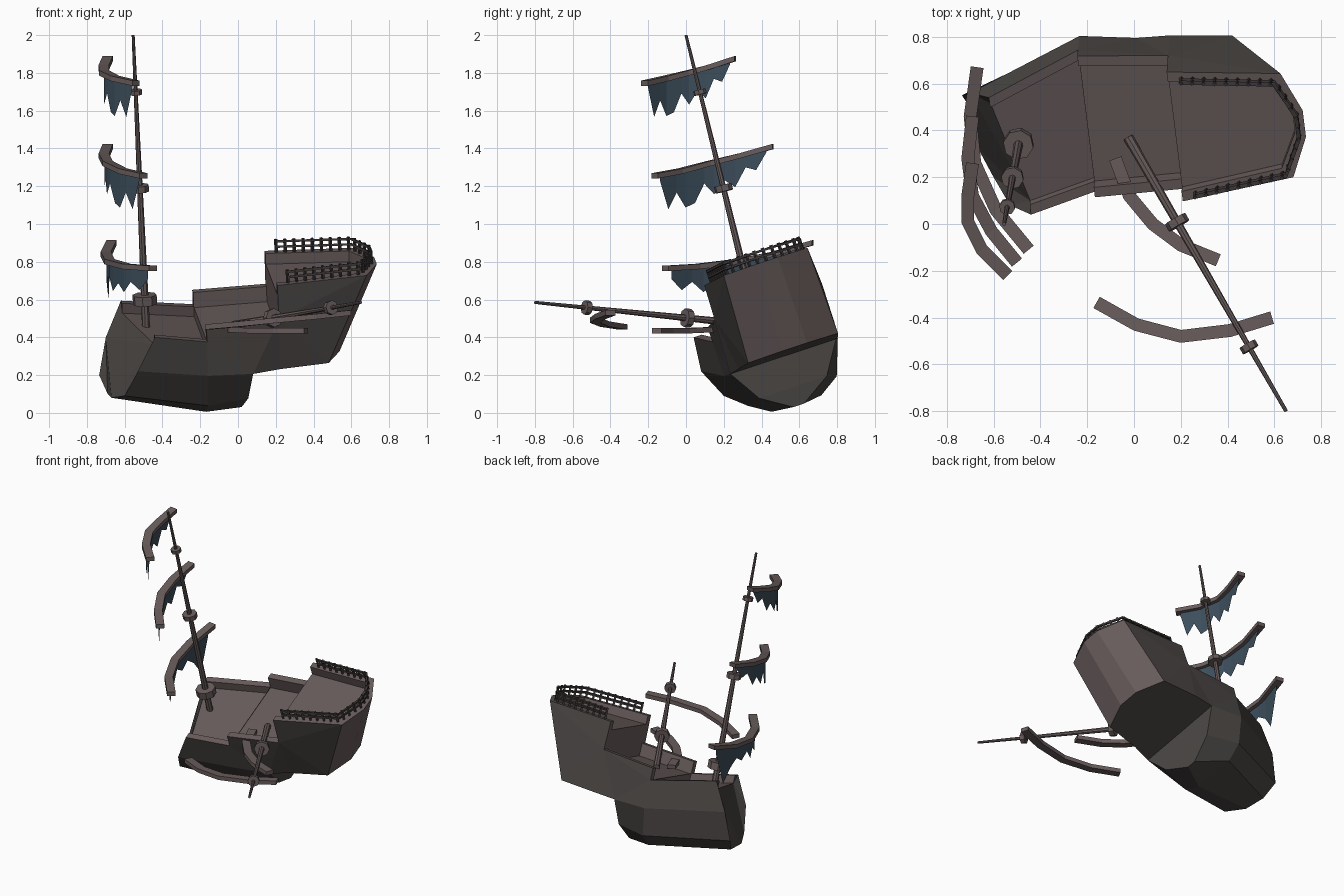
import bpy, bmesh
from mathutils import Vector

cube = bpy.data.objects.get("Cube")
if cube:
    bpy.data.objects.remove(cube)


def material(name, colour):
    m = bpy.data.materials.new(name)
    m.use_nodes = True
    m.diffuse_color = (*colour, 1)
    m.node_tree.nodes["Principled BSDF"].inputs["Base Color"].default_value = (*colour, 1)
    return m


WOOD = material("weathered wood", (.14, .108, .106))
DARK = material("dark hull", (.07, .063, .059))
CLOTH = material("blue grey cloth", (.045, .075, .105))
IRON = material("railing brown", (.045, .037, .036))

# Tilted ship frame: length, width and up directions
ORIGIN = Vector((0, .49, .405))
LENGTH = Vector((.99, .1, .072)).normalized()
UP = Vector((-.04, -.318, .945)).normalized()
WIDTH = UP.cross(LENGTH).normalized()
UP = LENGTH.cross(WIDTH)


def ship(l, w, u):
    return ORIGIN + LENGTH * l + WIDTH * w + UP * u


def build(name, groups):
    """groups: list of (material, polygons); touching corners are welded."""
    me = bpy.data.meshes.new(name)
    bm = bmesh.new()
    for i, (mat, polys) in enumerate(groups):
        me.materials.append(mat)
        for poly in polys:
            bm.faces.new([bm.verts.new(p) for p in poly]).material_index = i
    bmesh.ops.remove_doubles(bm, verts=bm.verts, dist=.0005)
    bmesh.ops.triangulate(bm, faces=[f for f in bm.faces if len(f.verts) > 4])
    bmesh.ops.recalc_face_normals(bm, faces=bm.faces)
    bm.to_mesh(me)
    bm.free()
    ob = bpy.data.objects.new(name, me)
    bpy.context.scene.collection.objects.link(ob)


def strip(a, b):
    return [[a[i], a[i + 1], b[i + 1], b[i]] for i in range(len(a) - 1)]


def loft(rings):
    polys = [rings[0], rings[-1]]
    for a, b in zip(rings, rings[1:]):
        polys += strip(a + a[:1], b + b[:1])
    return polys


def beam(path, width, height):
    rings = []
    for i, p in enumerate(path):
        t = path[min(i + 1, len(path) - 1)] - path[max(i - 1, 0)]
        s = t.cross(Vector((0, 0, 1))).normalized() * width / 2
        h = Vector((0, 0, height / 2))
        rings.append([p - s - h, p + s - h, p + s + h, p - s + h])
    return loft(rings)


def rod(p, q, r0, r1, sides=8):
    rot = (q - p).to_track_quat('Z', 'Y').to_matrix()
    rings = []
    for c, r in ((p, r0), (q, r1)):
        ring = bmesh.new()
        bmesh.ops.create_circle(ring, segments=sides, radius=r)
        rings.append([c + rot @ v.co for v in ring.verts])
        ring.free()
    return loft(rings)


def resample(path, n):
    lengths = [(b - a).length for a, b in zip(path, path[1:])]
    out = []
    for k in range(n):
        d, i = sum(lengths) * k / (n - 1), 0
        while i < len(lengths) - 1 and d > lengths[i]:
            d -= lengths[i]
            i += 1
        out.append(path[i].lerp(path[i + 1], min(d / lengths[i], 1)))
    return out


def vecs(*pts):
    return [Vector(p) for p in pts]


def both(half, shift=0):
    """Far half of a section, then its mirrored near half, shifted sideways."""
    return ([ship(l, shift + w, u) for l, w, u in half]
            + [ship(l, shift - w, u) for l, w, u in reversed(half)])


# Hull cross-sections, from far rail round the keel to near rail
bow = vecs((-.62, .54, .594), (-.70, .56, .40), (-.735, .55, .2), (-.69, .48, .1),
           (-.67, .33, .08), (-.60, .2, .09), (-.53, .08, .22), (-.44, .04, .40))
waist = both([(-.2, .32, .09), (-.2, .32, -.1), (-.2, .25, -.29), (-.2, .14, -.36)])
transom = both([(.04, .297, -.11), (.02, .19, -.28), (0, .03, -.38)], -.015)

# Stern outlines, top and bottom
STEP = .187
stern_top = both([(STEP, .293, .373), (.67, .235, .373), (.745, .06, .373)], -.018)
stern_low = both([(STEP, .28, -.105), (.45, .252, -.1), (.53, .07, -.1)])
mid_front = both([(-.2, .32, .17)])
mid_back = both([(STEP, .302, .185)], -.015)

side_faces, wood_faces = [], []


def inset(pts, amount=.045):
    """Move points inwards across the ship, and forwards at the stern."""
    out = []
    for p in pts:
        l, w = (p - ORIGIN).dot(LENGTH), (p - ORIGIN).dot(WIDTH)
        q = p - WIDTH * max(-amount, min(amount, w * .3))
        out.append(q - LENGTH * amount if l > .6 else q)
    return out


def tier(outer, sides, depth):
    """Rims, inner walls and sunken deck; returns the inner and deck points."""
    inner = inset(outer)
    low = [p - UP * depth for p in inner]
    for a, b in sides:
        wood_faces.extend(strip(outer[a:b], inner[a:b]) + strip(inner[a:b], low[a:b]))
    wood_faces.append(low)
    return inner, low


def profile(outer, inner, low, i, j):
    return [outer[i], inner[i], low[i], low[j], inner[j], outer[j]]


t1 = [bow[0], waist[0], waist[-1], bow[-1]]
t2 = [mid_front[0], mid_back[0], mid_back[1], mid_front[1]]
d1 = tier(t1, [(0, 2), (2, 4)], .055)
d2 = tier(t2, [(0, 2), (2, 4)], .085)
d3 = tier(stern_top, [(0, len(stern_top))], .06)

# Step walls between the decks
wood_faces.append(profile(t2, *d2, 0, 3) + profile(t1, *d1, 1, 2)[::-1])
wood_faces.append(profile(stern_top, *d3, 0, -1) + profile(t2, *d2, 1, 2)[::-1])

# Broken bow end, lower hull, slanted transom and underside
side_faces.append(profile(t1, *d1, 0, 3) + bow[-2:0:-1])
side_faces += strip(bow, waist) + strip(waist[1:-1], transom)
side_faces.append(transom)
side_faces.append([transom[0]] + stern_low + [transom[-1]])

# Outer sides and stern
for k, m in ((0, 0), (1, -1)):
    side_faces.append([mid_front[k], mid_back[k], stern_low[m], transom[m],
                       waist[1 if k == 0 else -2], waist[m]])
aft = strip(stern_top, stern_low)
aft[0].append(mid_back[0])
aft[-1].insert(2, mid_back[1])
side_faces += [aft[0], aft[-1]]
wood_faces += aft[1:-1]
build("hull", [(DARK, side_faces), (WOOD, wood_faces)])

# Stern railing
line = [a.lerp(b, .6) for a, b in zip(stern_top, d3[0])]
for end, nxt in ((0, 1), (-1, -2)):
    line[end] = line[end].lerp(line[nxt], .13)
rail = []
for h in (.03, .06):
    rail += beam([p + UP * h for p in line], .018, .012)
for p in resample(line, 27):
    rail += rod(p - UP * .005, p + UP * .072, .009, .009, 4)
build("stern_railing", [(IRON, rail)])


def mast(name, foot, tip, collars):
    """Tapered pole with eight-sided collars given as (position, radius, thickness)."""
    build(name, [(WOOD, rod(foot, tip, .022, .008))])
    axis = (tip - foot).normalized()
    for i, (t, r, h) in enumerate(collars):
        c = foot.lerp(tip, t)
        build(f"{name}_collar_{i + 1}",
              [(WOOD, rod(c - axis * h / 2, c + axis * h / 2, r, r))])


mast("standing_mast", *vecs((-.485, .39, .41), (-.555, 0, 2)),
     [(.12, .065, .05), (.49, .048, .035), (.81, .034, .025)])
mast("fallen_mast", *vecs((-.025, .37, .465), (.65, -.8, .585)),
     [(.31, .05, .035), (.765, .038, .03)])

# Curved yards, from near end to far end
yards = {
    "lower": vecs((-.45, -.11, .765), (-.59, .06, .775), (-.68, .26, .80),
                  (-.70, .46, .84), (-.67, .67, .90)),
    "middle": vecs((-.5, -.165, 1.255), (-.61, -.03, 1.28), (-.69, .12, 1.32),
                   (-.71, .28, 1.36), (-.69, .46, 1.41)),
    "upper": vecs((-.54, -.22, 1.745), (-.65, -.11, 1.77), (-.71, .01, 1.80),
                  (-.71, .12, 1.83), (-.69, .26, 1.875)),
    "fallen_inner": vecs((-.08, .28, .45), (-.02, .12, .44), (.08, 0, .435),
                         (.2, -.09, .435), (.36, -.155, .435)),
    "fallen_outer": vecs((-.16, -.335, .455), (.01, -.43, .47), (.2, -.48, .49),
                         (.41, -.455, .51), (.59, -.4, .53)),
}
for name, path in yards.items():
    build(name + "_yard", [(WOOD, beam(path, .055, .028))])

# Torn sails hanging from the standing yards
torn = [.03, .19, .11, .2, .19, .1, .17, .11, .16, .07, .1, .02]
worn = [.06, .12, .08, .14, .1, .15, .08, .13, .1, .16, .27, .05]
for name, drops in (("lower", worn), ("middle", torn), ("upper", torn)):
    top = resample(resample(yards[name], 41)[2:-2], len(drops))
    hem = [p - Vector((0, 0, d)) for p, d in zip(top, drops)]
    build(name + "_sail", [(CLOTH, strip(top, hem))])
